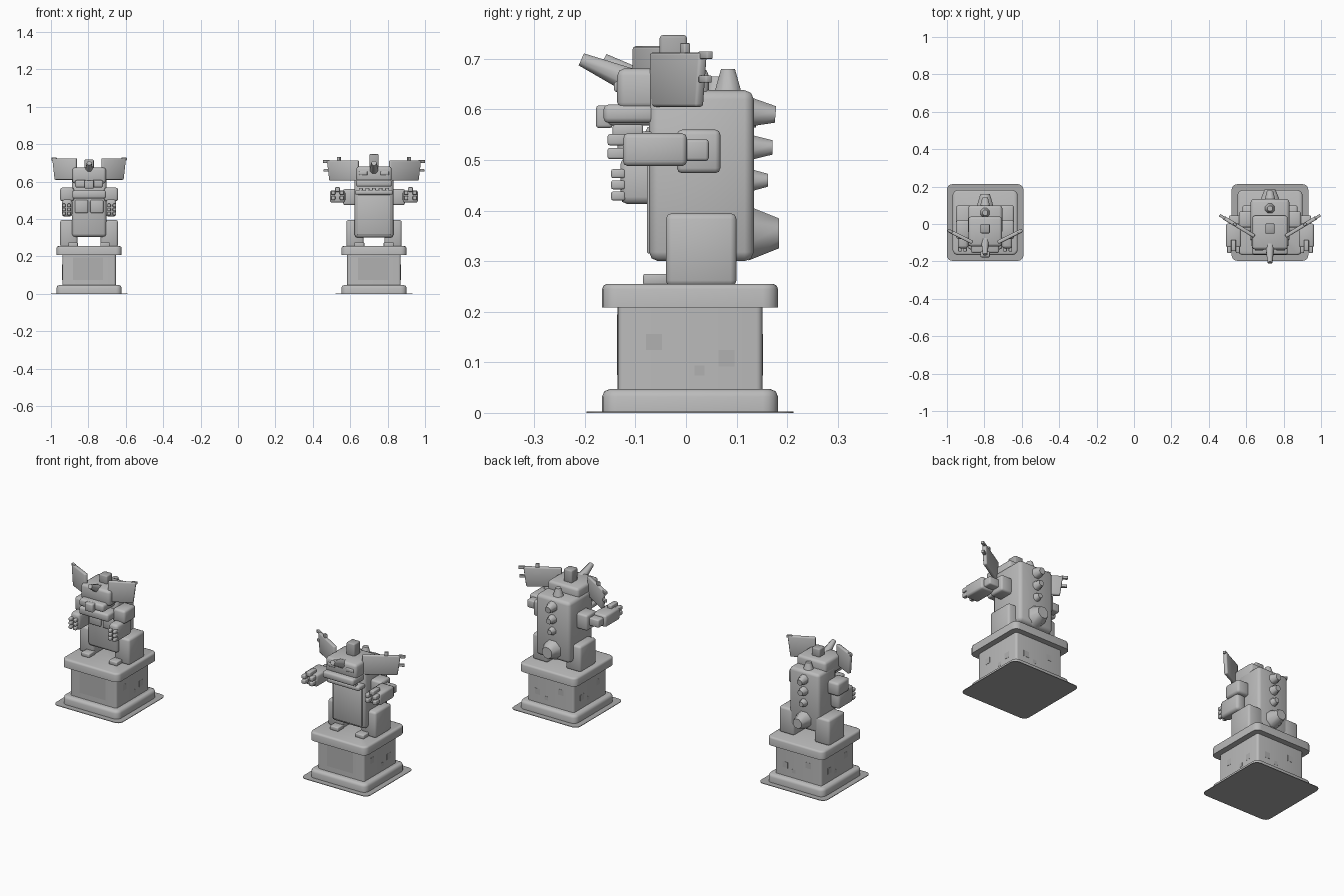
import bpy, bmesh, math
from mathutils import Matrix, Vector

cube = bpy.data.objects.get("Cube")
if cube:
    bpy.data.objects.remove(cube, do_unlink=True)


def material(name, value):
    m = bpy.data.materials.new(name)
    m.use_nodes = True
    color = (value, value, value, 1)
    m.diffuse_color = color
    m.node_tree.nodes["Principled BSDF"].inputs["Base Color"].default_value = color
    return m


STONE = material("pale stone", 0.5)
SHADE = material("darker stone", 0.4)
WORN = material("worn stone", 0.44)


def finish(bm, name, mat, matrix=None):
    if matrix:
        bm.transform(matrix)
    bmesh.ops.recalc_face_normals(bm, faces=bm.faces)
    mesh = bpy.data.meshes.new(name)
    bm.to_mesh(mesh)
    bm.free()
    mesh.materials.append(mat)
    obj = bpy.data.objects.new(name, mesh)
    bpy.context.collection.objects.link(obj)
    bpy.ops.object.select_all(action='DESELECT')
    bpy.context.view_layer.objects.active = obj
    obj.select_set(True)
    bpy.ops.object.shade_smooth_by_angle(angle=math.radians(50))
    return obj


def block(name, x, y, z, mat=STONE, bevel=0.008, turn=0, origin=(0, 0), slant=0):
    """Bevelled box from (min, max) ranges, turned about a vertical axis at origin."""
    bm = bmesh.new()
    bmesh.ops.create_cube(bm, size=1)
    for v in bm.verts:
        outer_low = v.co.x > 0 and v.co.z < 0
        v.co = [r[0] + (c + 0.5) * (r[1] - r[0]) for c, r in zip(v.co, (x, y, z))]
        if outer_low:
            v.co.x -= slant
    if bevel:
        bmesh.ops.bevel(bm, geom=bm.edges[:], offset=bevel, segments=2,
                        profile=0.5, affect='EDGES')
    return finish(bm, name, mat,
                  Matrix.Translation((*origin, 0)) @ Matrix.Rotation(turn, 4, 'Z'))


def frustum(name, start, end, r1, r2, mat=STONE, sides=8):
    """Tapered stub between two points."""
    start, end = Vector(start), Vector(end)
    axis = end - start
    bm = bmesh.new()
    bmesh.ops.create_cone(bm, cap_ends=True, segments=sides, radius1=r1,
                          radius2=r2, depth=axis.length)
    spin = Matrix.Rotation(math.pi / sides, 4, 'Z')
    return finish(bm, name, mat, Matrix.Translation((start + end) / 2)
                  @ axis.to_track_quat('Z', 'Y').to_matrix().to_4x4() @ spin)


def slab(name, cx, half, z, radius, mat=STONE, rim=0):
    """Rounded square slab with an optional softened top rim."""
    bm = bmesh.new()
    bmesh.ops.create_cube(bm, size=1)
    for v in bm.verts:
        v.co = (cx + v.co.x * 2 * half, 0.008 + v.co.y * 2 * half,
                z[0] if v.co.z < 0 else z[1])
    upright = [e for e in bm.edges if abs(e.verts[0].co.z - e.verts[1].co.z) > 1e-5]
    bmesh.ops.bevel(bm, geom=upright, offset=radius, segments=4, profile=0.5,
                    affect='EDGES')
    if rim:
        top = [e for e in bm.edges if all(v.co.z > z[1] - 1e-5 for v in e.verts)]
        bmesh.ops.bevel(bm, geom=top, offset=rim, segments=2, profile=0.5,
                        affect='EDGES')
    return finish(bm, name, mat)


def span(cx, side, x):
    """Mirror a sideways range onto one side of a statue."""
    return tuple(sorted((cx + side * x[0], cx + side * x[1])))


def pair(cx, name, x, y, z, **options):
    for side, label in ((1, "left"), (-1, "right")):
        block(f"{label}_{name}", span(cx, side, x), y, z, **options)


def pedestal(cx, label):
    slab(label + "_ground_plate", cx, 0.205, (0, 0.003), 0.03, SHADE)
    slab(label + "_pedestal_foot", cx, 0.174, (0.001, 0.047), 0.03, rim=0.015)
    slab(label + "_pedestal_shaft", cx, 0.143, (0.04, 0.215), 0.012)
    slab(label + "_pedestal_cap", cx, 0.174, (0.208, 0.255), 0.03, rim=0.01)
    # Worn panels on the four shaft faces
    y0, y1 = 0.008 - 0.143, 0.008 + 0.143
    block(label + "_front_panel", (cx - 0.085, cx + 0.075), (y0 - 0.001, y0 + 0.003),
          (0.075, 0.195), WORN, 0)
    for y, z, s in ((-0.063, 0.14, 0.016), (0.08, 0.108, 0.016), (0.027, 0.084, 0.01)):
        pair(cx, label + "_worn_patch", (0.14, 0.144), (y - s, y + s), (z - s, z + s),
             mat=WORN, bevel=0)
        block(label + "_back_patch", (cx + y - s, cx + y + s), (y1 - 0.003, y1 + 0.001),
              (z - s, z + s), WORN, 0)


def ears(cx, root, tip, z, nubs, slant):
    """Slanted plates; nubs are (along, height) ranges."""
    run = Vector(tip) - Vector(root)
    for side, label in ((1, "left"), (-1, "right")):
        angle = math.atan2(run.y, run.x)
        turn = angle if side > 0 else math.pi - angle
        origin = (cx + side * root[0], root[1])
        # turning past a right angle keeps the outer end along local +x
        block(label + "_ear", (-0.02, run.length), (-0.01, 0.01), z, STONE, 0.006,
              turn, origin, slant)
        for along, height in nubs:
            block(label + "_ear_nub", along, (-0.007, 0.007), height, STONE, 0.002,
                  turn, origin)


def fingers(cx, xs, zs, y, r):
    for fx in xs:
        for fz in zs:
            pair(cx, "finger", (fx - r, fx + r), y, (fz - r, fz + r), bevel=0.004)


def back_spikes(cx, y, spikes):
    for z, r, reach, drop in spikes:
        frustum("back_spike", (cx, y - 0.01, z), (cx, y + reach, z - drop), r, r * 0.55)


def legs(cx, outer, inner, foot):
    pair(cx, "leg", (inner, outer), (-0.04, 0.1), (0.25, 0.395), bevel=0.012)
    pair(cx, "foot", foot, (-0.085, -0.03), (0.253, 0.275), bevel=0.004)


# Large statue: wide ears and raised forearms
B = 0.727
pedestal(B, "large")
block("large_body", (B - 0.104, B + 0.104), (-0.073, 0.134), (0.3, 0.638), bevel=0.018)
block("large_belly", (B - 0.088, B + 0.088), (-0.077, -0.06), (0.315, 0.53), bevel=0.003)
block("large_head", (B - 0.095, B + 0.095), (-0.136, 0.045), (0.6, 0.681), bevel=0.014)
block("large_upper_jaw", (B - 0.095, B + 0.095), (-0.163, -0.05), (0.573, 0.61), bevel=0.01)
block("large_lower_jaw", (B - 0.1, B + 0.1), (-0.12, -0.05), (0.53, 0.556), bevel=0.008)
for i in range(5):
    tooth = B - 0.07 + i * 0.035
    block("large_tooth", (tooth - 0.01, tooth + 0.01), (-0.118, -0.1), (0.545, 0.566), bevel=0.003)
pair(B, "brow", (0.035, 0.08), (-0.142, -0.12), (0.635, 0.655), bevel=0.004)
block("large_crest", (B - 0.025, B + 0.025), (-0.052, 0.002), (0.67, 0.747), SHADE, 0.006)
frustum("large_horn", (B, -0.095, 0.65), (B, -0.207, 0.699), 0.029, 0.014)
frustum("large_top_spike", (B, 0.083, 0.63), (B, 0.083, 0.68), 0.03, 0.015)
ears(B, (0.1, -0.055), (0.249, 0.035), (0.605, 0.713),
     (((0.165, 0.198), (0.7, 0.715)), ((0.165, 0.194), (0.653, 0.667)),
      ((0.093, 0.112), (0.705, 0.731))), 0.015)
back_spikes(B, 0.134, ((0.595, 0.032, 0.043, 0.005), (0.525, 0.028, 0.037, 0),
                       (0.46, 0.025, 0.028, 0), (0.355, 0.058, 0.05, 0)))
pair(B, "shoulder", (0.09, 0.165), (-0.018, 0.068), (0.474, 0.56), bevel=0.01)
pair(B, "elbow", (0.15, 0.22), (-0.02, 0.045), (0.498, 0.541), bevel=0.006)
pair(B, "forearm", (0.155, 0.235), (-0.125, 0.002), (0.488, 0.553), bevel=0.01)
fingers(B, (0.172, 0.218), (0.513, 0.54), (-0.155, -0.115), 0.011)
pair(B, "thumb", (0.182, 0.208), (-0.145, -0.085), (0.545, 0.57), bevel=0.004)
legs(B, 0.148, 0.055, (0.052, 0.105))

# Small statue: short ears, blunt snout and lowered forearms
A = -0.796
pedestal(A, "small")
block("small_body", (A - 0.092, A + 0.092), (-0.055, 0.1), (0.305, 0.63), bevel=0.016)
block("small_head", (A - 0.09, A + 0.09), (-0.12, 0.04), (0.59, 0.675), bevel=0.014)
block("small_upper_jaw", (A - 0.075, A + 0.075), (-0.155, -0.04), (0.568, 0.608), bevel=0.01)
block("small_lower_jaw", (A - 0.09, A + 0.09), (-0.135, -0.04), (0.51, 0.553), bevel=0.01)
block("small_snout_tip", (A - 0.025, A + 0.025), (-0.178, -0.145), (0.563, 0.608), bevel=0.006)
block("small_crest", (A - 0.025, A + 0.025), (-0.05, 0), (0.665, 0.718), SHADE, 0.006)
frustum("small_horn", (A, -0.085, 0.655), (A, -0.163, 0.699), 0.024, 0.013)
frustum("small_top_spike", (A, 0.06, 0.62), (A, 0.06, 0.665), 0.03, 0.015)
pair(A, "chest_plate", (0.006, 0.076), (-0.064, -0.045), (0.432, 0.502), bevel=0.007)
ears(A, (0.085, -0.09), (0.195, -0.035), (0.61, 0.725),
     (((0.1, 0.128), (0.714, 0.728)),), 0.014)
back_spikes(A, 0.1, ((0.585, 0.03, 0.04, 0.005), (0.52, 0.028, 0.035, 0),
                     (0.455, 0.025, 0.028, 0), (0.36, 0.05, 0.06, 0)))
pair(A, "shoulder", (0.08, 0.155), (-0.08, 0.02), (0.495, 0.568), bevel=0.012)
pair(A, "forearm", (0.09, 0.145), (-0.13, 0), (0.413, 0.505), bevel=0.014)
fingers(A, (0.107, 0.135), (0.429, 0.451, 0.473), (-0.148, -0.12), 0.009)
legs(A, 0.155, 0.062, (0.06, 0.11))
